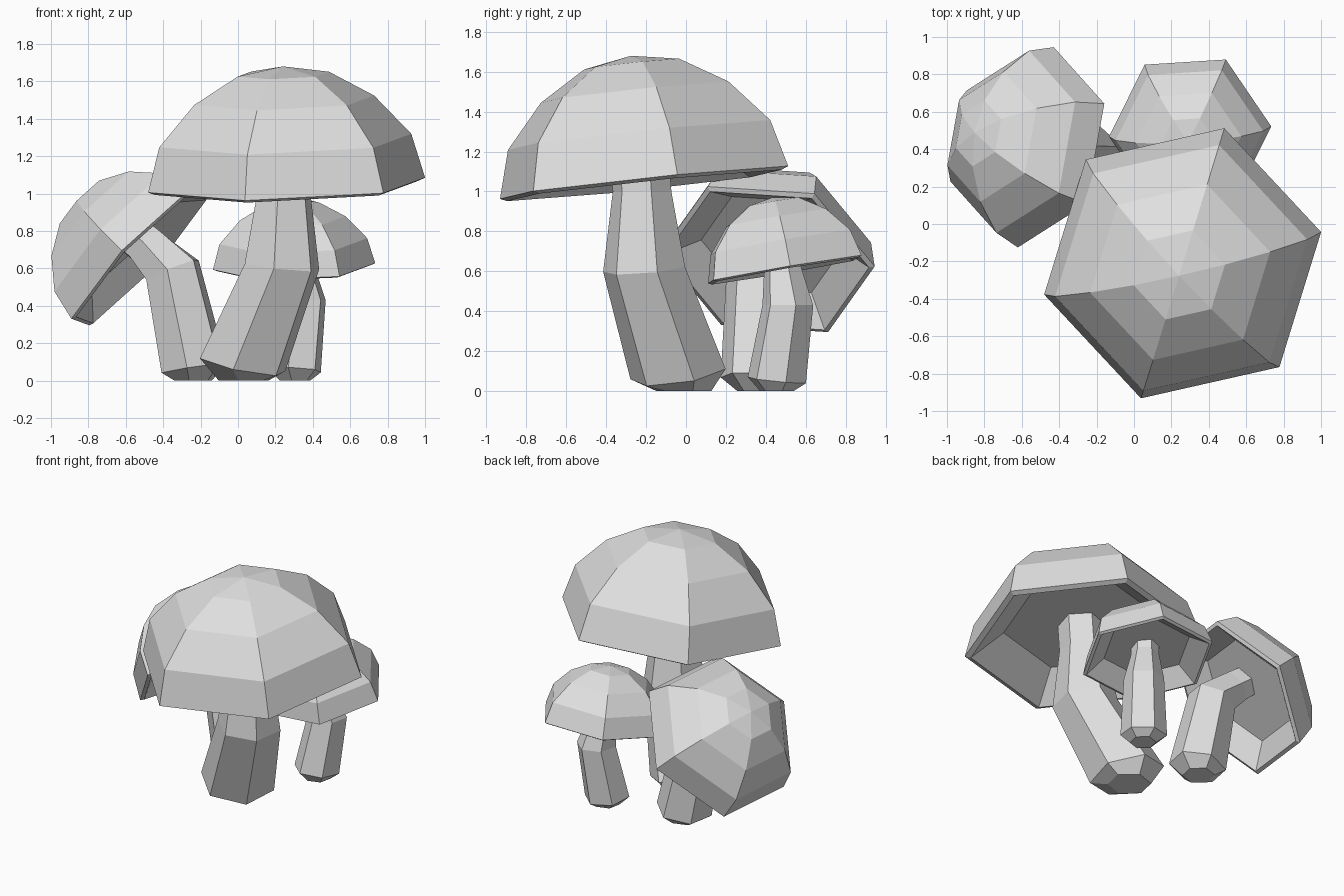
import bpy, bmesh, math
from mathutils import Vector

cube = bpy.data.objects.get("Cube")
if cube:
    bpy.data.objects.remove(cube)

grey = bpy.data.materials.new("pale_grey")
grey.use_nodes = True
grey.diffuse_color = (0.74, 0.74, 0.74, 1)
grey.node_tree.nodes["Principled BSDF"].inputs["Base Color"].default_value = (0.74, 0.74, 0.74, 1)

SIDES = 6


def ring(center, normal, first, radius):
    """Hexagon around a tilted axis, with a corner towards 'first'."""
    n = Vector(normal).normalized()
    u = Vector(first)
    u = (u - n * u.dot(n)).normalized()
    v = n.cross(u)
    steps = [math.tau * i / SIDES for i in range(SIDES)]
    return [Vector(center) + (u * math.cos(a) + v * math.sin(a)) * radius for a in steps]


def loft(name, rings, tip=None):
    """Skin a stack of rings; the top closes to a point or a flat polygon."""
    bm = bmesh.new()
    loops = [[bm.verts.new(p) for p in r] for r in rings]
    for a, b in zip(loops, loops[1:]):
        for i in range(SIDES):
            j = (i + 1) % SIDES
            bm.faces.new((a[i], a[j], b[j], b[i]))
    bm.faces.new(loops[0])
    top = loops[-1]
    if tip is None:
        bm.faces.new(top)
    else:
        t = bm.verts.new(tip)
        for i in range(SIDES):
            bm.faces.new((top[i], top[(i + 1) % SIDES], t))
    bmesh.ops.recalc_face_normals(bm, faces=bm.faces)
    mesh = bpy.data.meshes.new(name)
    bm.to_mesh(mesh)
    bm.free()
    mesh.materials.append(grey)
    obj = bpy.data.objects.new(name, mesh)
    bpy.context.collection.objects.link(obj)


# Cap section as (radius, height) fractions: flat ceiling, lip, then dome
CAP = [(0.66, 0.2), (0.95, -0.02), (1, 0), (0.91, 0.315),
       (0.65, 0.6), (0.33, 0.785), (0.12, 0.82)]


def cap(name, center, normal, first, size):
    n = Vector(normal).normalized()
    c = Vector(center)
    rings = [ring(c + n * h * size, n, first, r * size) for r, h in CAP]
    loft(name, rings, c + n * size * 0.84)


def heading(deg):
    a = math.radians(deg)
    return (math.cos(a), math.sin(a), 0)


def stem(name, sections):
    """Sections are (center, axis, radius) from the foot up."""
    loft(name, [ring(c, n, heading(18), r) for c, n, r in sections])


# Large mushroom
cap("large_cap", (0.26, -0.21, 1.045), (-0.03, -0.105, 1), heading(13), 0.76)
stem("large_stem", [
    ((0.03, -0.01, 0), (0, 0, 1), 0.14),
    ((0.025, -0.04, 0.085), (0.2, -0.15, 1), 0.245),
    ((0.235, -0.21, 0.61), (0.1, -0.08, 1), 0.21),
    ((0.245, -0.22, 1.0), (0, 0, 1), 0.15),
    ((0.25, -0.24, 1.3), (0, 0, 1), 0.15),
])

# Small mushroom at the back
cap("small_cap", (0.3, 0.495, 0.61), (-0.03, -0.17, 1), heading(4), 0.435)
stem("small_stem", [
    ((0.305, 0.455, 0), (0, 0, 1), 0.085),
    ((0.3, 0.455, 0.055), (0.05, 0.1, 1), 0.15),
    ((0.345, 0.51, 0.43), (0, 0, 1), 0.13),
    ((0.31, 0.48, 0.64), (-0.1, -0.1, 1), 0.09),
    ((0.3, 0.47, 0.78), (0, 0, 1), 0.09),
])

# Leaning mushroom at the side
cap("leaning_cap", (-0.525, 0.41, 0.66), (-0.716, 0.173, 0.674), (0.176, 0.98, -0.065), 0.545)
stem("leaning_stem", [
    ((-0.24, 0.36, 0), (0, 0, 1), 0.105),
    ((-0.235, 0.355, 0.065), (-0.15, 0.05, 1), 0.185),
    ((-0.35, 0.36, 0.59), (-0.4, 0.1, 1), 0.16),
    ((-0.5, 0.39, 0.73), (-0.7, 0.15, 0.7), 0.12),
    ((-0.64, 0.42, 0.84), (-0.7, 0.15, 0.7), 0.11),
])
